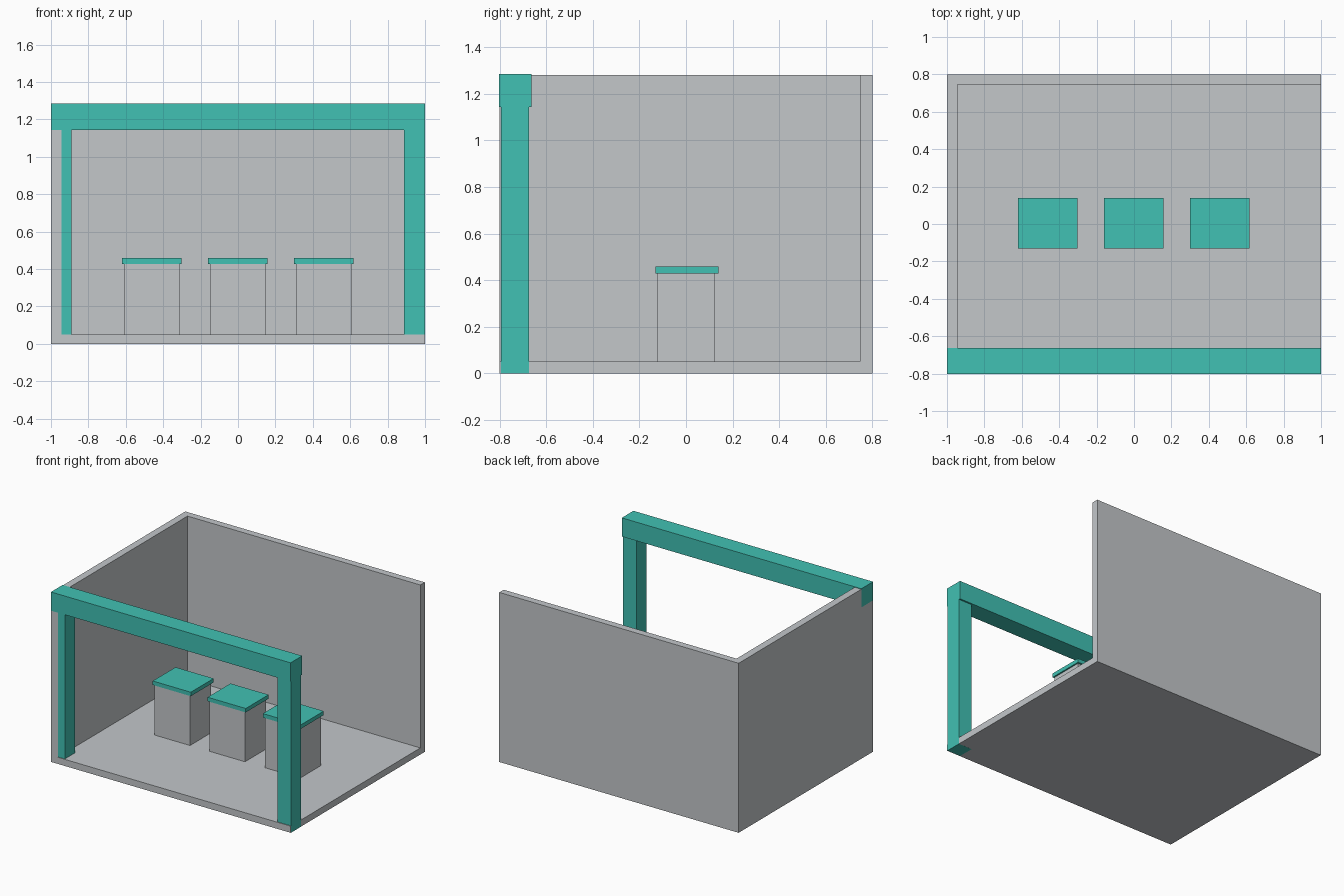
import bpy
import bmesh
from mathutils import Vector

old = bpy.data.objects.get("Cube")
if old:
    bpy.data.objects.remove(old, do_unlink=True)


def make_material(name, rgb):
    mat = bpy.data.materials.new(name)
    mat.use_nodes = True
    color = (*rgb, 1.0)
    mat.diffuse_color = color
    mat.node_tree.nodes["Principled BSDF"].inputs["Base Color"].default_value = color
    return mat


def box(name, low, high, mat):
    """Axis-aligned box between two opposite corners."""
    low, high = Vector(low), Vector(high)
    bm = bmesh.new()
    bmesh.ops.create_cube(bm, size=1)
    for v in bm.verts:
        v.co = (low + high) / 2 + v.co * (high - low)
    mesh = bpy.data.meshes.new(name)
    bm.to_mesh(mesh)
    bm.free()
    mesh.materials.append(mat)
    obj = bpy.data.objects.new(name, mesh)
    bpy.context.collection.objects.link(obj)
    return obj


gray = make_material("light gray", (0.546, 0.571, 0.591))
teal = make_material("teal", (0.053, 0.533, 0.451))

# Room shell: floor, back wall and one side wall
wall_x, wall_y, wall_top, floor_top = -0.945, 0.747, 1.28, 0.05
box("floor", (wall_x, -0.8, 0), (1, wall_y, floor_top), gray)
box("back_wall", (wall_x, wall_y, 0), (1, 0.8, wall_top), gray)
box("side_wall", (-1, -0.8, 0), (wall_x, 0.8, wall_top), gray)

# Entrance frame: two posts carrying a beam, a hair proud of the shell
box("open_side_post", (0.887, -0.795, -0.0005), (1.0005, -0.675, 1.143), teal)
box("wall_side_post", (-0.995, -0.795, 0.001), (-0.89, -0.675, 1.143), teal)
box("front_beam", (-1.0005, -0.802, 1.143), (1.0005, -0.663, 1.284), teal)

# Row of three plinths with overhanging tops
for i, x in enumerate((-0.461, -0.002, 0.459), 1):
    box(f"plinth_{i}", (x - 0.148, -0.125, floor_top), (x + 0.148, 0.125, 0.428), gray)
    box(f"plinth_top_{i}", (x - 0.159, -0.132, 0.428), (x + 0.159, 0.14, 0.458), teal)
